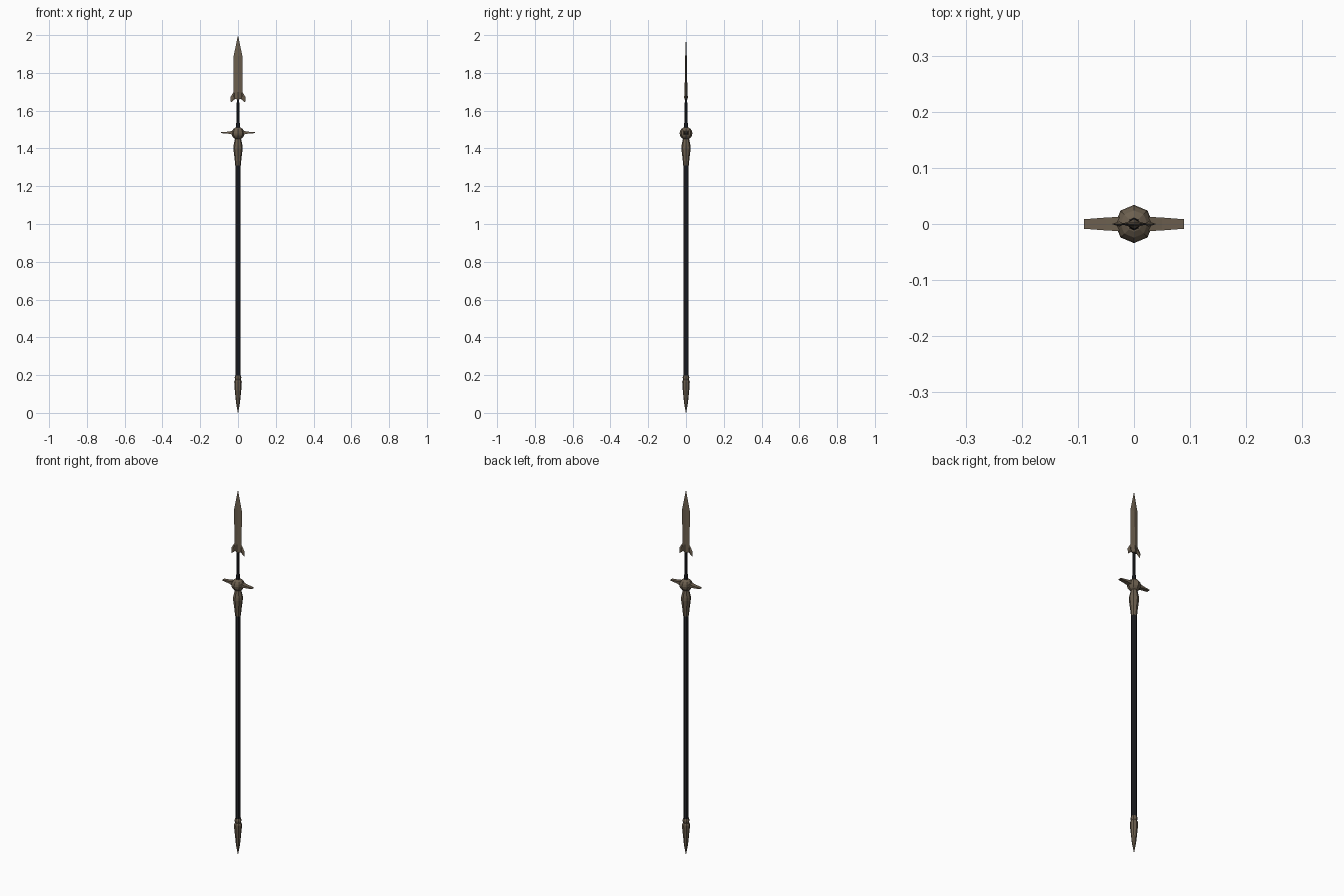
import bpy, bmesh, math

if "Cube" in bpy.data.objects:
    bpy.data.objects.remove(bpy.data.objects["Cube"])


def material(name, rgb):
    m = bpy.data.materials.new(name)
    m.diffuse_color = (*rgb, 1)
    m.use_nodes = True
    m.node_tree.nodes["Principled BSDF"].inputs["Base Color"].default_value = m.diffuse_color
    return m


bronze = material("dull bronze", (0.15, 0.115, 0.078))
dark = material("dark wood", (0.016, 0.017, 0.021))


def finish(name, bm, mat):
    bmesh.ops.remove_doubles(bm, verts=bm.verts, dist=1e-6)
    bmesh.ops.recalc_face_normals(bm, faces=bm.faces)
    me = bpy.data.meshes.new(name)
    bm.to_mesh(me)
    bm.free()
    me.materials.append(mat)
    ob = bpy.data.objects.new(name, me)
    bpy.context.collection.objects.link(ob)
    return ob


def lathe(name, profile, mat, sides=8):
    """Faceted turned part from (radius, z) pairs, capped at both ends."""
    bm = bmesh.new()
    rings = []
    for r, z in profile:
        rings.append([bm.verts.new((r * math.cos(i * math.tau / sides),
                                    r * math.sin(i * math.tau / sides), z))
                      for i in range(sides)])
    for a, b in zip(rings, rings[1:]):
        for i in range(sides):
            j = (i + 1) % sides
            bm.faces.new((a[i], a[j], b[j], b[i]))
    bm.faces.new(rings[0])
    bm.faces.new(rings[-1])
    return finish(name, bm, mat)


# Shaft and the thin neck that carries the blade
lathe("shaft", [(0.0135, 0.17), (0.0135, 1.33)], dark)
lathe("neck", [(0.012, 1.49), (0.0095, 1.535), (0.007, 1.54), (0.007, 1.62), (0.006, 1.68)], dark)

# Butt spike with its collar
lathe("butt_spike", [(0.0008, 0.0), (0.010, 0.05), (0.019, 0.14), (0.020, 0.165),
                     (0.015, 0.175), (0.018, 0.187), (0.014, 0.199)], bronze)

# Socket under the guard
lathe("socket", [(0.0145, 1.31), (0.018, 1.345), (0.025, 1.40), (0.024, 1.415),
                 (0.016, 1.452)], bronze)

# Faceted ball at the guard
ball = [(0.033 * math.sin(math.pi * k / 8) + 0.001, 1.48 - 0.033 * math.cos(math.pi * k / 8))
        for k in range(9)]
lathe("guard_ball", ball, bronze)

# Crossguard arms, tapering outwards to thin flat ends
for side, name in ((-1, "guard_arm_left"), (1, "guard_arm_right")):
    bm = bmesh.new()
    rings = []
    for x, hy, z0, z1 in ((0.02, 0.013, 1.471, 1.495), (0.05, 0.0115, 1.478, 1.489),
                          (0.089, 0.0085, 1.481, 1.486)):
        rings.append([bm.verts.new((side * x, y, z))
                      for y, z in ((-hy, z0), (hy, z0), (hy, z1), (-hy, z1))])
    for a, b in zip(rings, rings[1:]):
        for i in range(4):
            bm.faces.new((a[i], a[(i + 1) % 4], b[(i + 1) % 4], b[i]))
    bm.faces.new(rings[0])
    bm.faces.new(rings[-1])
    finish(name, bm, bronze)

# Blade: diamond section with a raised midrib and two swept-back barbs
edge = [(0.0, 2.0), (0.023, 1.89), (0.0225, 1.70), (0.040, 1.672), (0.038, 1.643), (0.019, 1.661)]
rib = [(0.0, 2.0), (0.004, 1.89), (0.0075, 1.70), (0.0095, 1.675), (0.009, 1.66), (0.009, 1.66)]
bm = bmesh.new()
for sx in (-1, 1):
    for sy in (-1, 1):
        e = [bm.verts.new((sx * x, 0, z)) for x, z in edge]
        c = [bm.verts.new((0, sy * y, z)) for y, z in rib[:5]]
        bm.faces.new((e[0], e[1], c[1]))
        bm.faces.new((c[1], e[1], e[2], c[2]))
        bm.faces.new((c[2], e[2], e[5], c[3]))
        bm.faces.new((e[2], e[3], e[5]))
        bm.faces.new((e[3], e[4], e[5]))
        bm.faces.new((c[3], e[5], c[4]))
        o = bm.verts.new((0, 0, 1.66))
        bm.faces.new((c[4], e[5], o))
# give the barbs some thickness by bulging a pair of small wedges over them
for sx in (-1, 1):
    top = [(0.018, 1.70), (0.040, 1.672), (0.038, 1.643), (0.016, 1.661)]
    outline = [bm.verts.new((sx * x, 0, z)) for x, z in top]
    for sy in (-1, 1):
        peak = bm.verts.new((sx * 0.026, sy * 0.0045, 1.672))
        for i in range(4):
            bm.faces.new((outline[i], outline[(i + 1) % 4], peak))
finish("blade", bm, bronze)
